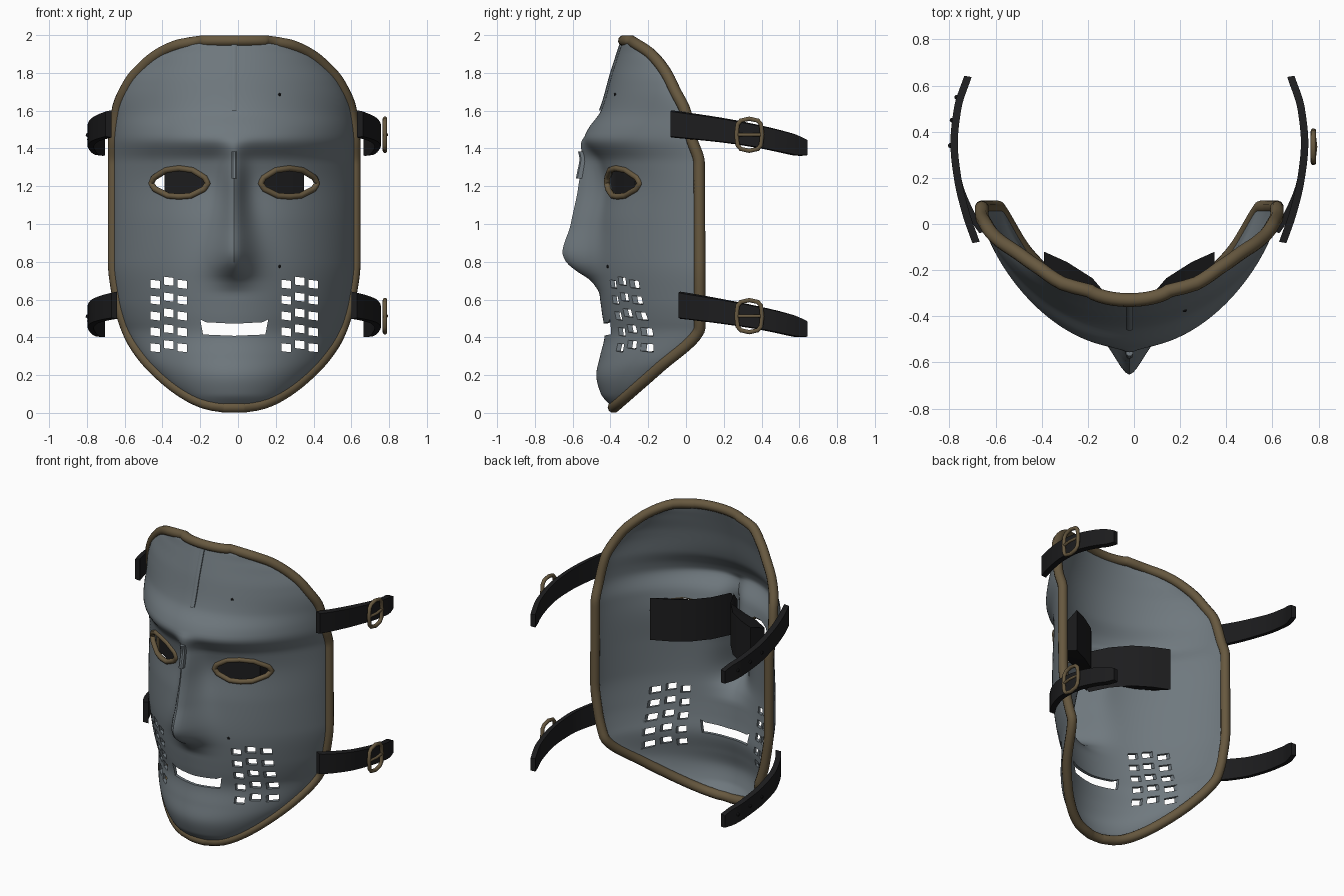
import bpy, bmesh, math
from mathutils import Vector

if "Cube" in bpy.data.objects:
    bpy.data.objects.remove(bpy.data.objects["Cube"])

CX = -0.02  # symmetry plane of the mask


def material(name, rgb):
    m = bpy.data.materials.new(name)
    m.diffuse_color = (*rgb, 1)
    m.use_nodes = True
    m.node_tree.nodes["Principled BSDF"].inputs["Base Color"].default_value = m.diffuse_color
    return m


STEEL = material("blue grey steel", (0.16, 0.19, 0.21))
BRASS = material("dull brown", (0.135, 0.098, 0.05))
BLACK = material("black leather", (0.012, 0.012, 0.013))


def curve_fn(pts):
    """Smooth monotone interpolation through (t, value) points."""
    n = len(pts)
    sl = [(pts[i + 1][1] - pts[i][1]) / (pts[i + 1][0] - pts[i][0]) for i in range(n - 1)]
    tan = [sl[0]] + [2 * a * b / (a + b) if a * b > 0 else 0 for a, b in zip(sl, sl[1:])] + [sl[-1]]

    def f(t):
        t = min(max(t, pts[0][0]), pts[-1][0])
        i = 0
        while i < n - 2 and t > pts[i + 1][0]:
            i += 1
        h = pts[i + 1][0] - pts[i][0]
        u = (t - pts[i][0]) / h
        return ((2*u**3 - 3*u*u + 1) * pts[i][1] + (u**3 - 2*u*u + u) * h * tan[i]
                + (3*u*u - 2*u**3) * pts[i + 1][1] + (u**3 - u*u) * h * tan[i + 1])
    return f


# outline half width, rim depth, centre profile and nose, all by height
half_w = curve_fn([(.03, .05), (.045, .14), (.1, .26), (.2, .39), (.3, .485), (.4, .55), (.5, .59),
                   (.6, .615), (.8, .64), (1.4, .64), (1.6, .62), (1.75, .555), (1.85, .465),
                   (1.9, .4), (1.95, .29), (1.97, .17)])
rim_y = curve_fn([(.03, -.385), (.24, -.145), (.42, .055), (.45, .068), (1.32, .065), (1.45, .025),
                  (1.6, -.01), (1.7, -.06), (1.8, -.11), (1.9, -.19), (1.97, -.295)])
mid_y = curve_fn([(.03, -.39), (.1, -.45), (.2, -.475), (.3, -.455), (.42, -.43), (.53, -.445),
                  (.65, -.46), (.8, -.47), (1.0, -.46), (1.2, -.435), (1.33, -.46), (1.45, -.54),
                  (1.5, -.52), (1.6, -.45), (1.8, -.39), (1.97, -.335)])
nose = curve_fn([(.64, 0), (.7, .04), (.75, .11), (.8, .165), (.85, .185), (1.0, .15),
                 (1.2, .135), (1.33, .085), (1.46, 0)])
nose_w = curve_fn([(.65, .11), (.85, .095), (1.2, .06), (1.45, .06)])


def surf(x, z):
    """Depth of the outer face at local x and height z."""
    s = min(abs(x) / half_w(z), 1)
    y = rim_y(z) + (mid_y(z) - rim_y(z)) * (1 - s * s) ** .75
    return y - nose(z) * math.exp(-(abs(x) / nose_w(z)) ** 1.7)


def make(name, bm, mat, angle=40):
    bmesh.ops.recalc_face_normals(bm, faces=bm.faces)
    me = bpy.data.meshes.new(name)
    bm.to_mesh(me)
    bm.free()
    ob = bpy.data.objects.new(name, me)
    bpy.context.collection.objects.link(ob)
    me.materials.append(mat)
    select(ob)
    bpy.ops.object.shade_smooth_by_angle(angle=math.radians(angle))
    return ob


def select(ob):
    bpy.ops.object.select_all(action='DESELECT')
    ob.select_set(True)
    bpy.context.view_layer.objects.active = ob


def tube(name, pts, r, mat, closed=True, res=3):
    cu = bpy.data.curves.new(name, 'CURVE')
    cu.dimensions = '3D'
    cu.bevel_depth, cu.bevel_resolution, cu.use_fill_caps = r, res, True
    sp = cu.splines.new('POLY')
    sp.points.add(len(pts) - 1)
    for p, q in zip(sp.points, pts):
        p.co = (*q, 1)
    sp.use_cyclic_u = closed
    ob = bpy.data.objects.new(name, cu)
    bpy.context.collection.objects.link(ob)
    cu.materials.append(mat)
    select(ob)
    bpy.ops.object.convert(target='MESH')
    bpy.ops.object.shade_smooth_by_angle(angle=math.radians(50))


def loft(bm, sections):
    """Closed solid through a list of equal point rings."""
    rings = [[bm.verts.new(p) for p in s] for s in sections]
    n = len(rings[0])
    for a, b in zip(rings, rings[1:]):
        for i in range(n):
            bm.faces.new((a[i], a[(i + 1) % n], b[(i + 1) % n], b[i]))
    bm.faces.new(rings[0])
    bm.faces.new(rings[-1][::-1])


# face plate: a grid of rows across the outline
NU, NZ = 112, 120
zs = []
for j in range(NZ + 1):
    t = j / NZ
    zs.append(1.0 + .97 * (.6 * (2 * t - 1) * 1.0 - .4 * math.cos(math.pi * t)))
us = [math.sin(math.pi / 2 * (2 * i / NU - 1)) for i in range(NU + 1)]
rows = [[Vector((CX + u * half_w(z), surf(u * half_w(z), z), z)) for u in us] for z in zs]
bm = bmesh.new()
vs = [[bm.verts.new(p) for p in r] for r in rows]
for a, b in zip(vs, vs[1:]):
    for i in range(NU):
        bm.faces.new((a[i], a[i + 1], b[i + 1], b[i]))
plate = make("face_plate", bm, STEEL)
if sum(p.normal.y for p in plate.data.polygons) > 0:
    plate.data.flip_normals()

# cutter: eyes, mouth slot and cheek vents
ALMOND = [(-.15, 0), (-.135, .03), (-.07, .07), (0, .08), (.07, .07), (.135, .03), (.15, 0),
          (.13, -.03), (.06, -.065), (0, -.07), (-.06, -.065), (-.13, -.03)]
EYE_X, EYE_Z = .29, 1.215
bm = bmesh.new()


def cut(pts):
    loft(bm, [[(CX + x, y, z) for x, z in pts] for y in (-.9, -.1)])


cut([(-.18, .495), (-.165, .415), (0, .408), (.165, .415), (.18, .495), (.15, .48), (0, .472), (-.15, .48)])
for side in (-1, 1):
    cut([(side * EYE_X + x, EYE_Z + z) for x, z in ALMOND])
    for col in range(3):
        for row in range(5):
            x = side * (.275 + .072 * col)
            z = .345 + .084 * row + (.016 if col == 1 else 0)
            cut([(x - .025, z - .018), (x + .025, z - .024), (x + .025, z + .018), (x - .025, z + .024)])
cutter = make("hole_cutter", bm, STEEL)
cutter.hide_render = True
sol = plate.modifiers.new("thickness", 'SOLIDIFY')
sol.thickness, sol.offset = .02, -1
boo = plate.modifiers.new("holes", 'BOOLEAN')
boo.object, boo.operation, boo.solver = cutter, 'DIFFERENCE', 'EXACT'
select(plate)
bpy.ops.object.convert(target='MESH')
bpy.ops.object.shade_smooth_by_angle(angle=math.radians(40))
bpy.data.objects.remove(cutter)

# brown rim around the plate
rim = ([r[-1] for r in rows] + rows[-1][::-1][8:-7:8] + [r[0] for r in rows[::-1]] + rows[0][8:-7:8])
tube("rim", [p + Vector((0, .005, 0)) for p in rim], .03, BRASS)

# eye rims
for side, nm in ((-1, "left"), (1, "right")):
    ring = []
    for (x0, z0), (x1, z1) in zip(ALMOND, ALMOND[1:] + ALMOND[:1]):
        for t in (0, .33, .67):
            x, z = side * EYE_X + x0 + (x1 - x0) * t, EYE_Z + z0 + (z1 - z0) * t
            ring.append((CX + x, surf(x, z), z))
    tube(nm + "_eye_rim", ring, .016, BRASS)

    # dark block behind the eye
    bm = bmesh.new()
    loft(bm, [[(CX + side * x, yb, EYE_Z + .14), (CX + side * x, yb, EYE_Z - .14),
               (CX + side * x, yf, EYE_Z - .08), (CX + side * x, yf, EYE_Z + .08)]
              for x, yb, yf in ((.37, -.12, -.27), (.27, -.165, -.33), (.16, -.235, -.37),
                                (.07, -.34, -.41), (.01, -.46, -.5))])
    make(nm + "_eye_pad", bm, BLACK)

# raised strips on the forehead and nose bridge
for nm, z0, z1, out in (("forehead_strip", 1.6, 1.95, .012), ("bridge_strip", 1.24, 1.385, .02)):
    bm = bmesh.new()
    secs = []
    for k in range(13):
        z = z0 + (z1 - z0) * k / 12
        y = surf(0, z)
        secs.append([(CX - .015, y + .015, z), (CX - .015, y - out * .6, z), (CX - .006, y - out, z),
                     (CX + .006, y - out, z), (CX + .015, y - out * .6, z), (CX + .015, y + .015, z)])
    loft(bm, secs)
    make(nm, bm, STEEL)


def dots(name, centres, r):
    bm = bmesh.new()
    for c in centres:
        v = bmesh.ops.create_icosphere(bm, subdivisions=1, radius=r)["verts"]
        bmesh.ops.translate(bm, verts=v, vec=c)
    make(name, bm, BLACK)


dots("pin_marks", [(.22, surf(.24, z), z) for z in (1.685, .775)], .009)

# straps with buckles on the right and studs on the left
for nm, zc, y0, x0 in (("upper", 1.46, -.08, .665), ("lower", .50, -.035, .635)):
    px = curve_fn([(y0, x0), (.05, .71 if nm == "upper" else .69), (.2, .745), (.35, .76), (.5, .745), (.64, .7)])
    pz = curve_fn([(y0, zc + .07), (.2, zc + .035), (.4, zc), (.64, zc - .055)])
    ph = curve_fn([(y0, .072), (.35, .062), (.57, .058), (.645, .042)])
    for side, sn in ((-1, "left"), (1, "right")):
        bm = bmesh.new()
        secs = []
        for k in range(25):
            y = y0 + (.64 - y0) * k / 24
            d = Vector((px(y + .01) - px(y - .01), .02, 0)).normalized()
            nx, ny, z, h = d.y * .016, -d.x * .016, pz(y), ph(y)
            secs.append([(CX + side * (px(y) + a * nx), y + a * ny, z + b * h)
                         for a, b in ((-1, -1), (1, -.92), (1, .92), (-1, 1))])
        loft(bm, secs)
        make(f"{nm}_{sn}_strap", bm, BLACK)
        if side < 0:
            dots(nm + "_strap_studs", [(CX - px(y) - .016, y, pz(y)) for y in (.34, .45, .55)], .012)
        else:
            bx, by, bz = .778, .335, pz(.335)
            frame = [(-.068, 0), (-.062, .055), (-.045, .075), (0, .085), (.045, .075), (.062, .055)]
            frame += [(-a, -b) for a, b in frame]
            tube(nm + "_buckle", [(bx, by + a, bz + b) for a, b in frame], .012, BRASS)
            tube(nm + "_buckle_pin", [(bx, by - .065, bz), (bx + .008, by, bz), (bx, by + .065, bz)],
                 .009, BRASS, closed=False)
